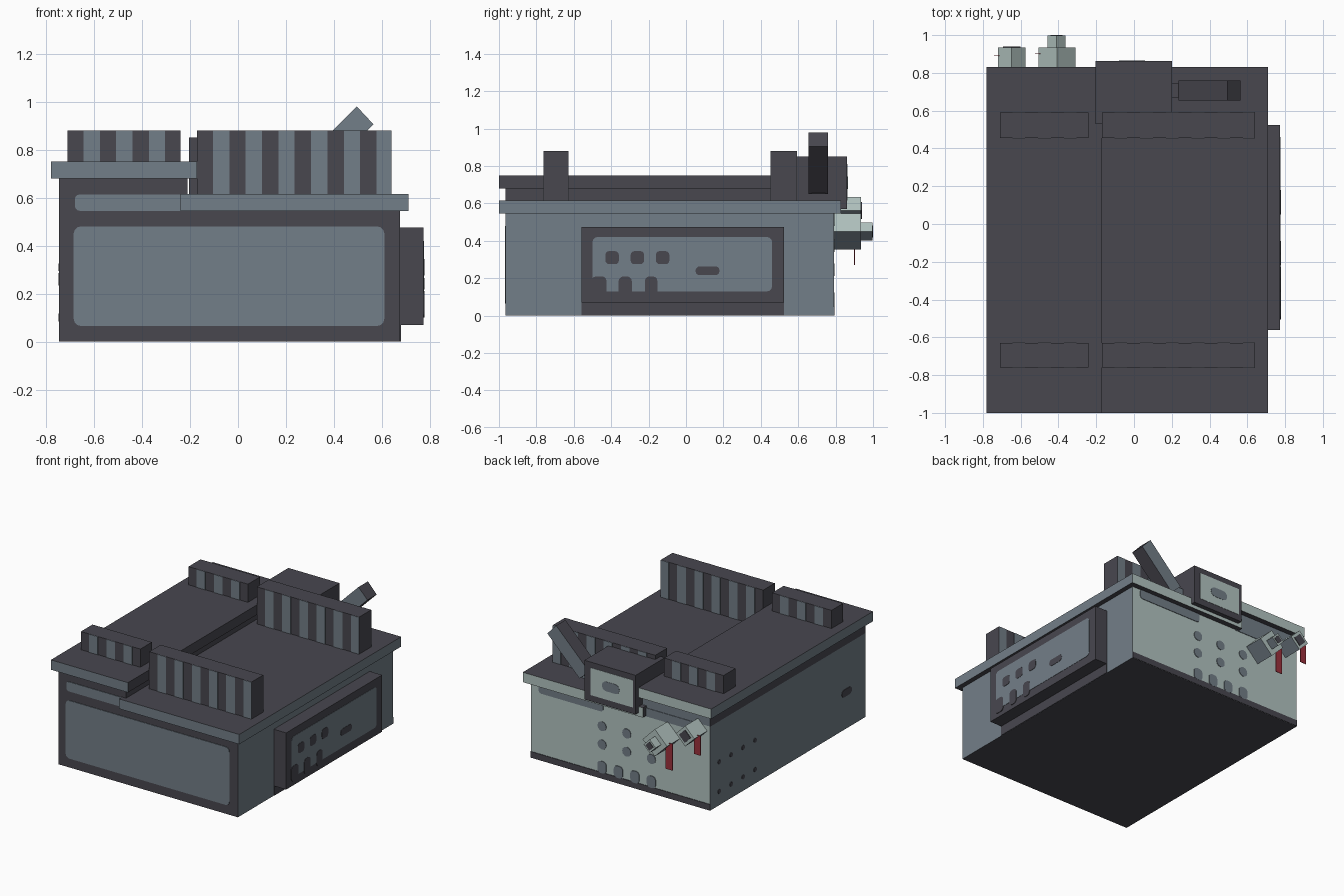
import bpy, bmesh, math
from mathutils import Vector

if "Cube" in bpy.data.objects:
    bpy.data.objects.remove(bpy.data.objects["Cube"])


def material(name, rgb):
    m = bpy.data.materials.new(name)
    m.diffuse_color = (*rgb, 1)
    m.use_nodes = True
    m.node_tree.nodes["Principled BSDF"].inputs["Base Color"].default_value = m.diffuse_color
    return m


DARK = material("charcoal", (0.065, 0.063, 0.078))
MID = material("slate grey", (0.171, 0.209, 0.246))
LIGHT = material("pale grey green", (0.445, 0.546, 0.527))
RED = material("red", (0.33, 0.03, 0.045))


def finish(name, bm, rule):
    """Turn a bmesh into an object, colouring faces by a rule on the normal."""
    bmesh.ops.recalc_face_normals(bm, faces=bm.faces[:])
    mats = []
    for f in bm.faces:
        f.normal_update()
        m = rule(f.normal)
        if m not in mats:
            mats.append(m)
        f.material_index = mats.index(m)
    me = bpy.data.meshes.new(name)
    bm.to_mesh(me)
    bm.free()
    for m in mats:
        me.materials.append(m)
    ob = bpy.data.objects.new(name, me)
    bpy.context.collection.objects.link(ob)
    return ob


def prism(name, outline, axis, a, b, rule):
    """Extrude a 2D outline along axis 0 (yz outline) or 1 (xz outline)."""
    bm = bmesh.new()

    def at(p, d):
        return bm.verts.new((d, p[0], p[1]) if axis == 0 else (p[0], d, p[1]))
    va = [at(p, a) for p in outline]
    vb = [at(p, b) for p in outline]
    bm.faces.new(va)
    bm.faces.new(vb)
    n = len(outline)
    for i in range(n):
        j = (i + 1) % n
        bm.faces.new((va[i], va[j], vb[j], vb[i]))
    return finish(name, bm, rule)


def by_side(front=DARK, back=DARK, left=DARK, right=DARK):
    def rule(n):
        if n.y < -0.7:
            return front
        if n.y > 0.7:
            return back
        if n.x < -0.9:
            return left
        if n.x > 0.9:
            return right
        return DARK
    return rule


def box(name, x, y, z, rule):
    return prism(name, [(x[0], z[0]), (x[1], z[0]), (x[1], z[1]), (x[0], z[1])], 1, y[0], y[1], rule)


def plate(name, axis, face, u, v, mat, r=0.0, t=0.004):
    """Thin painted plate with rounded corners; sign of t gives the outward side."""
    pts = []
    if r == 0:
        pts = [(u[0], v[0]), (u[1], v[0]), (u[1], v[1]), (u[0], v[1])]
    else:
        corners = [(u[1] - r, v[1] - r), (u[0] + r, v[1] - r), (u[0] + r, v[0] + r), (u[1] - r, v[0] + r)]
        for k, (cu, cv) in enumerate(corners):
            for s in range(4):
                ang = math.pi / 2 * (k + s / 3)
                pts.append((cu + r * math.cos(ang), cv + r * math.sin(ang)))
    return prism(name, pts, axis, face - t * 0.25, face + t, lambda n: mat)


def dot(name, axis, face, u, v, r, mat, t, stretch=0.0):
    return plate(name, axis, face, (u - r - stretch, u + r + stretch), (v - r, v + r), mat, r * 0.95, t)


def diamond(cx, cz, r):
    return [(cx + r, cz), (cx, cz + r), (cx - r, cz), (cx, cz - r)]


# Body and stepped top
box("body", (-0.745, 0.675), (-0.965, 0.79), (0, 0.6), by_side(DARK, LIGHT, MID, MID))
box("raised_body", (-0.745, -0.21), (-0.965, 0.79), (0.6, 0.69), by_side(DARK, MID))
box("low_lid", (-0.24, 0.71), (-1, 0.83), (0.545, 0.615), by_side(MID, LIGHT, DARK, MID))
box("high_lid", (-0.78, -0.17), (-1, 0.83), (0.68, 0.75), by_side(MID, LIGHT, MID, DARK))

# Striped ridges
for tag, y0, y1 in (("front", -0.76, -0.63), ("rear", 0.455, 0.59)):
    for side, x0, x1, z0, count in (("left", -0.71, -0.24, 0.74, 3), ("right", -0.17, 0.64, 0.605, 6)):
        box(f"{tag}_{side}_ridge", (x0, x1), (y0, y1), (z0, 0.88), by_side())
        for i in range(count):
            s = x0 + 0.066 + 0.1362 * i
            e = min(s + 0.068, x1)
            plate(f"{tag}_{side}_stripe", 1, y0, (s, e), (z0, 0.879), MID, t=-0.003)
            plate(f"{tag}_{side}_stripe_back", 1, y1, (s, e), (z0, 0.879), MID, t=0.003)

# Front painted panels
plate("front_panel", 1, -0.965, (-0.685, 0.61), (0.065, 0.48), MID, 0.03, -0.004)
plate("front_strip", 1, -0.965, (-0.68, -0.2), (0.545, 0.613), MID, 0.02, -0.004)

# Right control panel
box("side_panel", (0.66, 0.773), (-0.56, 0.525), (0.07, 0.475), by_side())
plate("side_panel_base", 0, 0.675, (-0.56, 0.525), (0.001, 0.075), DARK)
plate("side_panel_face", 0, 0.773, (-0.5, 0.46), (0.13, 0.42), MID, 0.025, 0.002)
for y in (-0.395, -0.26, -0.125):
    plate("panel_button", 0, 0.773, (y - 0.036, y + 0.036), (0.275, 0.345), DARK, 0.02, 0.004)
for y0, y1 in ((-0.505, -0.425), (-0.36, -0.29), (-0.22, -0.153)):
    plate("panel_notch", 0, 0.773, (y0, y1), (0.1, 0.21), DARK, 0.025, 0.004)
dot("panel_slot", 0, 0.773, 0.115, 0.24, 0.024, DARK, 0.004, 0.04)

# Left side dots and slot
for z in (0.31, 0.10):
    for y in (0.69, 0.555, 0.42, 0.285):
        dot("left_dot", 0, -0.745, y, z, 0.016, DARK, -0.004)
dot("left_slot", 0, -0.745, -0.75, 0.26, 0.026, DARK, -0.004, 0.03)

# Back painted details
plate("back_base_strip", 1, 0.79, (-0.745, 0.675), (0.001, 0.045), DARK)
plate("back_strip_low", 1, 0.79, (0.1, 0.61), (0.48, 0.55), MID, 0.02)
plate("back_strip_high", 1, 0.79, (-0.68, -0.2), (0.54, 0.6), MID, 0.02)
for x in (0.11, -0.085, -0.28):
    for z in (0.375, 0.245):
        dot("back_dot", 1, 0.79, x, z, 0.034, MID, 0.004)
for x in (0.11, -0.02, -0.15, -0.28):
    plate("back_arch", 1, 0.79, (x - 0.035, x + 0.035), (0.04, 0.125), MID, 0.025, 0.005)

# Rear box with its face plate
box("rear_box", (-0.205, 0.2), (0.53, 0.862), (0.57, 0.85), by_side())
plate("rear_box_face", 1, 0.862, (-0.185, 0.15), (0.615, 0.81), LIGHT, t=0.002)
dot("rear_box_slot", 1, 0.862, -0.01, 0.71, 0.034, MID, 0.004, 0.035)

# Tilted lever beside the rear box
lever = [(0.565, 0.905), (0.495, 0.98), (0.235, 0.72), (0.31, 0.65)]
prism("lever", lever, 1, 0.655, 0.76, by_side(MID, MID))
box("lever_joint", (0.19, 0.315), (0.67, 0.745), (0.65, 0.72), by_side(MID, MID))

# Diamond nozzles and hanging tags
def pale(n):
    return MID if n.z < -0.3 else LIGHT


prism("large_nozzle", diamond(-0.408, 0.45, 0.097), 1, 0.78, 0.935, pale)
prism("large_nozzle_tip", diamond(-0.41, 0.45, 0.048), 1, 0.93, 0.997, pale)
prism("large_nozzle_hole", diamond(-0.41, 0.45, 0.032), 1, 0.99, 1.0, lambda n: DARK)
prism("small_nozzle", diamond(-0.648, 0.562, 0.073), 1, 0.78, 0.935, pale)
prism("small_nozzle_hole", diamond(-0.648, 0.562, 0.046), 1, 0.93, 0.94, lambda n: DARK)
plate("large_tag", 1, 0.9, (-0.525, -0.47), (0.27, 0.46), RED, t=0.003)
plate("small_tag", 1, 0.89, (-0.74, -0.69), (0.43, 0.57), RED, t=0.003)
